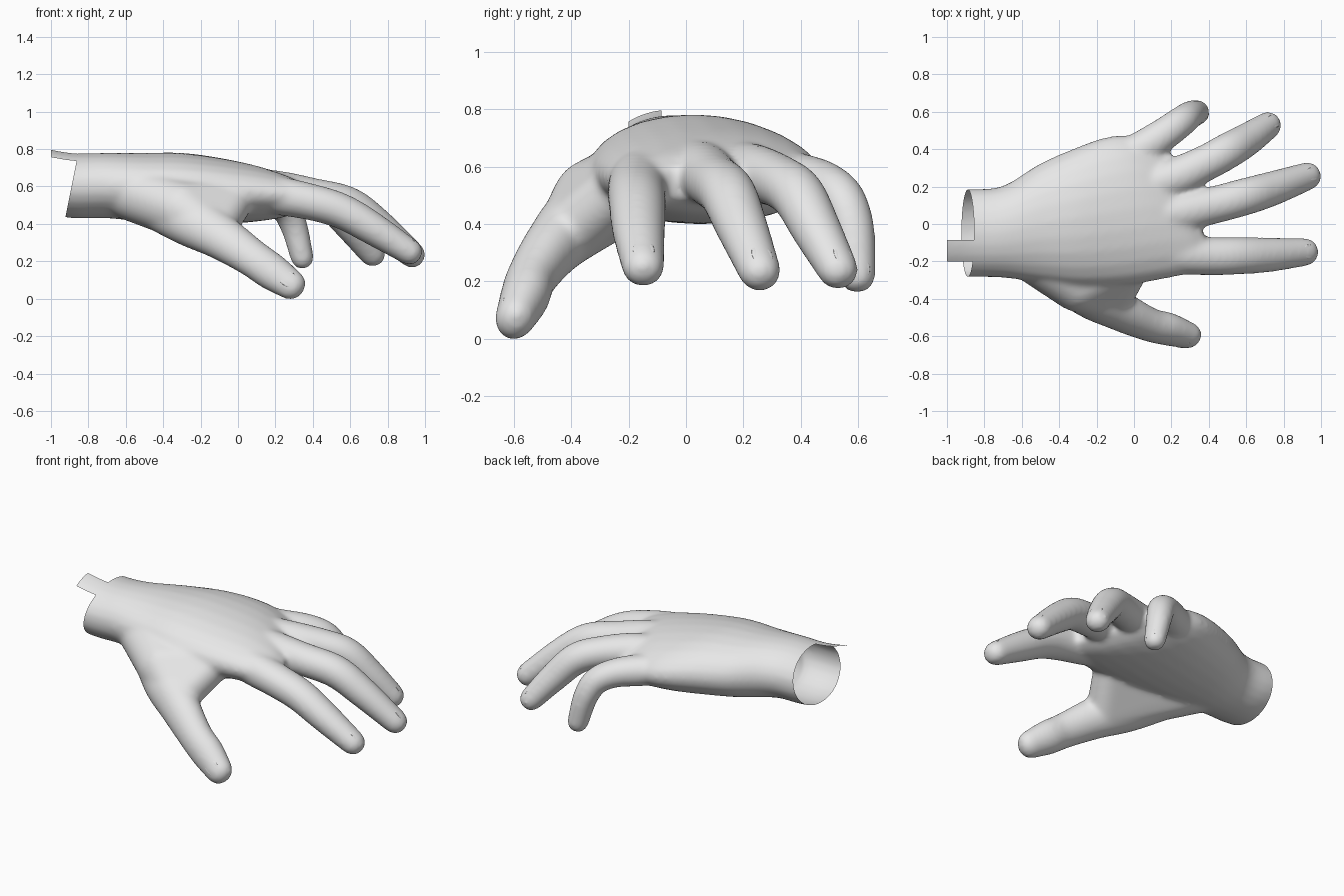
import bpy
import bmesh
import math
from mathutils import Vector, Matrix

default_cube = bpy.data.objects.get("Cube")
if default_cube:
    bpy.data.objects.remove(default_cube, do_unlink=True)

skin = bpy.data.materials.new("light grey skin")
skin.use_nodes = True
skin.diffuse_color = (0.8, 0.8, 0.8, 1)
skin.node_tree.nodes["Principled BSDF"].inputs["Base Color"].default_value = skin.diffuse_color

SIDES = 24
ANGLES = [math.tau * i / SIDES for i in range(SIDES)]
PADDING = 0.007  # makes up for the shrinkage of the relaxing step


def catmull(rows, steps=6):
    """Smooth curve through rows of numbers of any width."""
    rows = [Vector(row) for row in rows]
    padded = [rows[0] * 2 - rows[1]] + rows + [rows[-1] * 2 - rows[-2]]
    result = []
    for a, b, c, d in zip(padded, padded[1:], padded[2:], padded[3:]):
        for step in range(steps):
            t = step / steps
            result.append(b + (c - a) * t / 2
                          + (a * 2 - b * 5 + c * 4 - d) * (t * t / 2)
                          + (b * 3 - a - c * 3 + d) * (t ** 3 / 2))
    return result + [rows[-1]]


def loft(bm, rings):
    """Closed skin over a row of rings."""
    rings = [[bm.verts.new(co) for co in ring] for ring in rings]
    for first, second in zip(rings, rings[1:]):
        for i in range(SIDES):
            j = (i + 1) % SIDES
            bm.faces.new((first[i], first[j], second[j], second[i]))
    bm.faces.new(rings[0][::-1])
    bm.faces.new(rings[-1])


def digit(bm, rows, back, flat):
    """Tapered tube with a rounded tip; returns the tip placement."""
    path = catmull(rows)
    rings = []
    for i, row in enumerate(path):
        centre, radius = Vector(row[:3]), row[3] + PADDING
        ahead, behind = path[min(i + 1, len(path) - 1)], path[max(i - 1, 0)]
        direction = Vector((ahead - behind)[:3]).normalized()
        side = direction.cross(back).normalized()
        up = side.cross(direction).normalized()
        rings.append([centre + side * (radius * math.cos(a)) + up * (radius * flat * math.sin(a))
                      for a in ANGLES])
    # Rounded fingertip, a little blunt
    last = rings[-1]
    for turn in (0.25, 0.5, 0.7, 0.85, 0.96):
        angle = turn * math.pi / 2
        middle = centre + direction * (radius * math.sin(angle))
        rings.append([middle + (co - centre) * math.cos(angle) ** 0.8 for co in last])
    loft(bm, rings)
    return centre, direction, side, up, row[3], flat


def hull(bm, balls):
    """Smooth mass stretched over several balls."""
    verts = []
    for x, y, z, radius in balls:
        for latitude in ANGLES[1:SIDES // 2]:
            for a in ANGLES:
                ray = Vector((math.sin(latitude) * math.cos(a), math.sin(latitude) * math.sin(a),
                              math.cos(latitude)))
                verts.append(bm.verts.new(Vector((x, y, z)) + ray * radius))
    bmesh.ops.convex_hull(bm, input=verts)
    loose = [v for v in bm.verts if not v.link_faces]
    bmesh.ops.delete(bm, geom=loose, context='VERTS')


def make_object(name, bm):
    mesh = bpy.data.meshes.new(name)
    bmesh.ops.recalc_face_normals(bm, faces=bm.faces)
    bm.to_mesh(mesh)
    bm.free()
    obj = bpy.data.objects.new(name, mesh)
    bpy.context.collection.objects.link(obj)
    mesh.materials.append(skin)
    mesh.shade_smooth()
    return obj


# Palm and wrist: x, right edge, left edge, bottom, top, slant of the section
palm = [
    (-1.08, -.285, .18, .46, .815, 0),
    (-.88, -.285, .187, .43, .78, 0),
    (-.7, -.288, .205, .43, .78, 0),
    (-.5, -.315, .325, .41, .78, 0),
    (-.3, -.34, .405, .4, .78, .05),
    (-.1, -.33, .46, .4, .755, .15),
    (.1, -.29, .475, .41, .715, .3),
    (.26, -.25, .44, .435, .66, .4),
    (.35, -.2, .38, .48, .6, .4),
]

# Digits: x, y, z, radius from the root to near the tip
digits = {
    "thumb": [(-.5, -.16, .54, .13), (-.26, -.355, .425, .14), (-.08, -.462, .322, .115),
              (.08, -.537, .215, .096), (.18, -.562, .145, .094), (.275, -.592, .08, .078)],
    "index_finger": [(-.1, -.12, .61, .07), (.17, -.155, .56, .1), (.4, -.172, .515, .096),
                     (.56, -.17, .465, .093), (.72, -.165, .375, .086), (.91, -.15, .255, .069)],
    "middle_finger": [(-.1, .03, .64, .07), (.2, .055, .585, .1), (.4, .095, .55, .094),
                      (.59, .145, .505, .093), (.74, .19, .4, .086), (.925, .255, .24, .069)],
    "ring_finger": [(-.1, .17, .62, .07), (.18, .235, .58, .098), (.37, .32, .55, .091),
                    (.5, .39, .5, .09), (.61, .455, .38, .082), (.715, .527, .245, .067)],
    "little_finger": [(-.2, .28, .59, .08), (.03, .395, .555, .09), (.16, .48, .535, .082),
                      (.25, .545, .485, .076), (.3, .583, .385, .069), (.342, .597, .225, .059)],
}
# Fleshy base of the thumb and the fold of skin running to the palm
thumb_base = [(-.62, -.11, .585, .15), (-.3, -.315, .475, .155),
              (-.13, -.42, .36, .11), (0, -.2, .55, .1)]

flesh = bmesh.new()
hull(flesh, thumb_base)
rings = []
for x, right, left, bottom, top, slant in catmull(palm):
    ring = []
    for a in ANGLES:
        y = (left + right) / 2 + (left - right) / 2 * math.cos(a)
        z = (top + bottom) / 2 + (top - bottom) / 2 * math.sin(a)
        ring.append(Vector((x - slant * y, y, z)))
    rings.append(ring)
loft(flesh, rings)

up_axis = Vector((0, 0, 1))
thumb_back = Vector((-.1, -1, .45))
tips = {}
for name, rows in digits.items():
    is_thumb = name == "thumb"
    tips[name] = digit(flesh, rows, thumb_back if is_thumb else up_axis, 0.86 if is_thumb else 0.95)

# Fuse everything into one skin and relax the joins
hand = make_object("hand", flesh)
remesh = hand.modifiers.new("fuse", 'REMESH')
remesh.mode = 'VOXEL'
remesh.voxel_size = 0.012
relax = hand.modifiers.new("relax", 'SMOOTH')
relax.factor = 0.5
relax.iterations = 22
evaluated = hand.evaluated_get(bpy.context.evaluated_depsgraph_get())
fused = bpy.data.meshes.new_from_object(evaluated)
hand.modifiers.clear()
hand.data = fused

# Open the wrist with a slanted cut, leaving a narrow strip on top
bm = bmesh.new()
bm.from_mesh(fused)
cut_point = Vector((-.86, 0, .75))
cut_normal = Vector((-1, 0, .2)).normalized()
strip_right, strip_left, strip_end = -.2, -.085, -1
cuts = [(cut_point, cut_normal),
        (Vector((strip_end, 0, 0)), Vector((1, 0, 0))),
        (Vector((0, strip_right, 0)), Vector((0, 1, 0))),
        (Vector((0, strip_left, 0)), Vector((0, 1, 0)))]
for point, normal in cuts:
    faces = [f for f in bm.faces if f.calc_center_median().x < -.8]
    geometry = set(faces) | {e for f in faces for e in f.edges} | {v for f in faces for v in f.verts}
    bmesh.ops.bisect_plane(bm, geom=list(geometry), plane_co=point, plane_no=normal)
doomed = []
for face in bm.faces:
    centre = face.calc_center_median()
    on_strip = (strip_right < centre.y < strip_left and centre.x > strip_end and centre.z > .65)
    if (centre - cut_point).dot(cut_normal) > 0 and not on_strip:
        doomed.append(face)
bmesh.ops.delete(bm, geom=doomed, context='FACES')
bm.to_mesh(fused)
bm.free()
fused.shade_smooth()

# Nails: shallow ovals set into the back of each fingertip
for name, (centre, direction, side, up, radius, flat) in tips.items():
    tilt = (up + direction * 0.15).normalized()
    axes = Matrix((side, tilt.cross(side), tilt)).transposed().to_4x4()
    place = Matrix.Translation(centre + up * (radius * flat * 0.92) - direction * (radius * 0.1))
    size = Matrix.Diagonal((radius * 0.55, radius * 0.75, radius * 0.1, 1))
    nail = bmesh.new()
    bmesh.ops.create_uvsphere(nail, u_segments=SIDES, v_segments=12, radius=1, matrix=place @ axes @ size)
    make_object(name + "_nail", nail)
